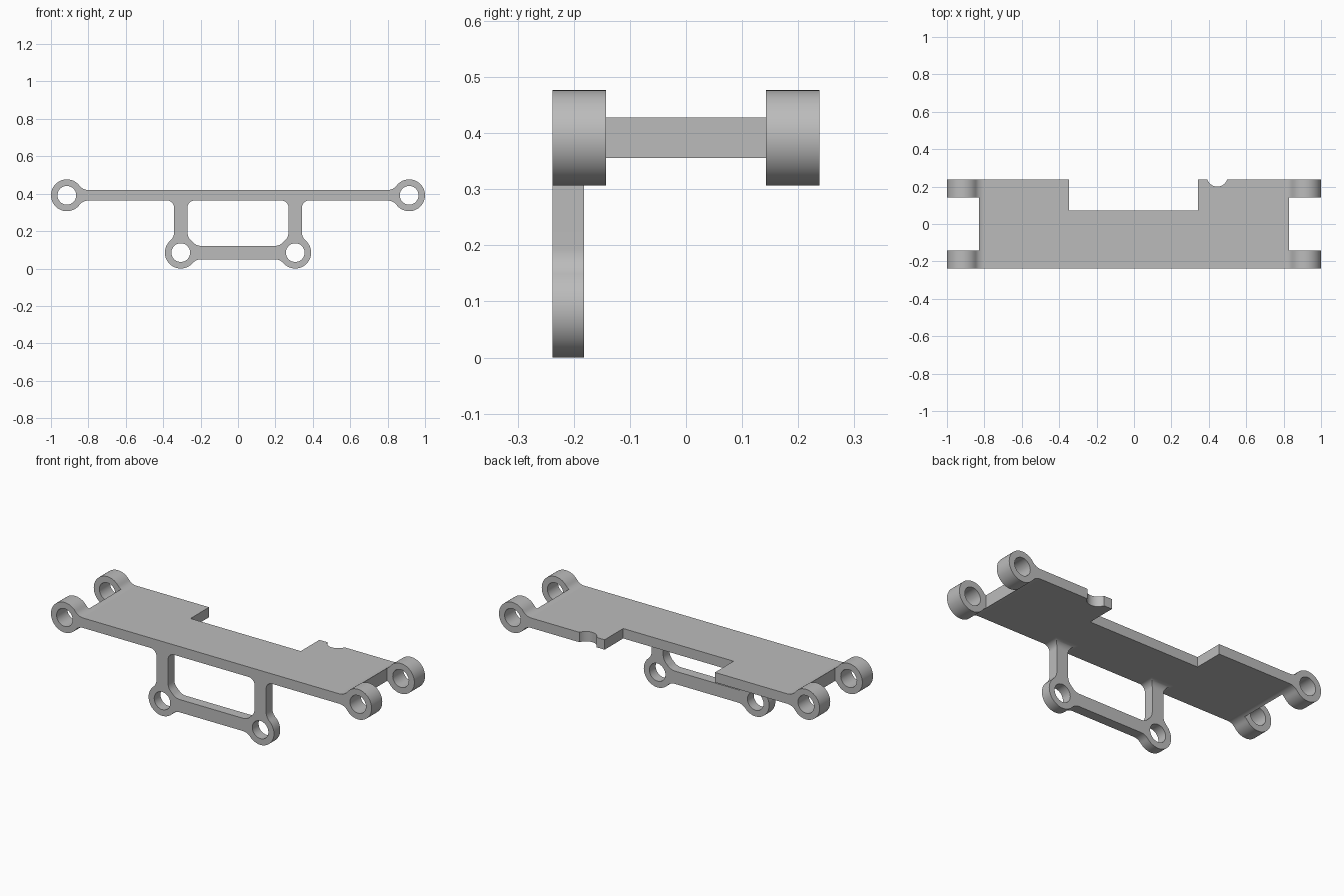
import bpy, bmesh
from math import pi, sin, cos, sqrt, atan2

if "Cube" in bpy.data.objects:
    bpy.data.objects.remove(bpy.data.objects["Cube"])

RING, HOLE, FILLET = 0.085, 0.05, 0.06
FRONT, BACK = -0.238, 0.238
LEG_BACK = -0.182
TOP_X, TOP_Z, TOP_HALF = 0.915, 0.3915, 0.028
LOW_X, LOW_Z, LOW_HALF = 0.306, 0.085, 0.036
FLARE = 0.037

grey = bpy.data.materials.new("plain grey")
grey.use_nodes = True
colour = (0.5, 0.5, 0.5, 1)
grey.diffuse_color = colour
grey.node_tree.nodes["Principled BSDF"].inputs["Base Color"].default_value = colour


def make(name, rings):
    """Skin a stack of equal-length closed sections and cap both ends."""
    bm = bmesh.new()
    rows = [[bm.verts.new(p) for p in ring] for ring in rings]
    n = len(rows[0])
    for a, b in zip(rows, rows[1:]):
        for i in range(n):
            bm.faces.new((a[i], a[(i + 1) % n], b[(i + 1) % n], b[i]))
    bm.faces.new(rows[0][::-1])
    bm.faces.new(rows[-1])
    bmesh.ops.recalc_face_normals(bm, faces=bm.faces)
    mesh = bpy.data.meshes.new(name)
    bm.to_mesh(mesh)
    bm.free()
    mesh.materials.append(grey)
    ob = bpy.data.objects.new(name, mesh)
    bpy.context.collection.objects.link(ob)
    return ob


def prism_y(name, pts, y0, y1):
    return make(name, [[(x, y, z) for x, z in pts] for y in (y0, y1)])


def prism_z(name, pts, z0, z1):
    return make(name, [[(x, y, z) for x, y in pts] for z in (z0, z1)])


def box_pts(x0, x1, y0, y1):
    return [(x0, y0), (x1, y0), (x1, y1), (x0, y1)]


def arc(cx, cy, r, a0, a1, n):
    return [(cx + r * cos(a0 + (a1 - a0) * i / n),
             cy + r * sin(a0 + (a1 - a0) * i / n)) for i in range(n + 1)]


def circle(cx, cy, r, n=48):
    return arc(cx, cy, r, 0, 2 * pi, n)[:-1]


def combine(target, tool, operation):
    mod = target.modifiers.new("combine", "BOOLEAN")
    mod.operation, mod.solver, mod.object = operation, "EXACT", tool
    bpy.context.view_layer.objects.active = target
    bpy.ops.object.modifier_apply(modifier=mod.name)
    bpy.data.objects.remove(tool)


def neck(half):
    """Distance and angle of the fillet centre that joins a bar to a ring."""
    rise = half + FILLET
    reach = sqrt((RING + FILLET) ** 2 - rise ** 2)
    return reach, atan2(rise, reach)


def link_outline(span, half, zc):
    """Bar with a filleted ring at each end."""
    reach, a = neck(half)
    q = arc(span, 0, RING, 0, pi - a, 20)
    q += arc(span - reach, half + FILLET, FILLET, -a, -pi / 2, 8)[1:]
    pts = (q + [(-x, z) for x, z in q[::-1]]
           + [(-x, -z) for x, z in q[1:]] + [(x, -z) for x, z in q[:0:-1]])
    return [(x, z + zc) for x, z in pts]


# Plate with rounded lugs along both ends
body = prism_y("mounting_bracket", link_outline(TOP_X, TOP_HALF, TOP_Z), FRONT, BACK)

# Gaps between lugs, rear cutout and small round notch
for s in (-1, 1):
    gap = box_pts(*sorted((s * 0.83, s * 1.1)), -0.143, 0.143)
    combine(body, prism_z("lug_gap", gap, 0.2, 0.6), "DIFFERENCE")
combine(body, prism_z("rear_cutout", box_pts(-0.347, 0.341, 0.072, 0.4), 0.2, 0.6), "DIFFERENCE")
combine(body, prism_z("round_notch", circle(0.445, 0.256, 0.056), 0.2, 0.6), "DIFFERENCE")

# Lower cross bar with its rings
frame = prism_y("lower_bar", link_outline(LOW_X, LOW_HALF, LOW_Z), FRONT, LEG_BACK)

# Legs: filleted into the rings below, flared under the plate above
reach, a = neck(LOW_HALF)
under = TOP_Z - TOP_HALF
levels = [(LOW_Z + reach - FILLET * cos(t), LOW_HALF + FILLET - FILLET * sin(t), 0)
          for t in [a + (pi / 2 - a) * i / 8 for i in range(9)]]
levels.insert(0, (levels[0][0] - 0.006, levels[0][1], 0))
for i in range(9):
    t = pi / 2 * i / 8
    grow = FLARE * (1 - cos(t))
    levels.append((under - FLARE + FLARE * sin(t), LOW_HALF + grow, grow))
levels.append((under + 0.015, LOW_HALF + FLARE, FLARE))
for s in (-1, 1):
    rings = [[(x, y, z) for x, y in box_pts(s * LOW_X - w, s * LOW_X + w, FRONT, LEG_BACK + g)]
             for z, w, g in levels]
    combine(frame, make("leg", rings), "UNION")
combine(body, frame, "UNION")

# Pin holes through every ring
for s in (-1, 1):
    for x, z in ((TOP_X, TOP_Z), (LOW_X, LOW_Z)):
        combine(body, prism_y("pin_hole", circle(s * x, z, HOLE), -0.4, 0.4), "DIFFERENCE")

# Smooth rounds, crisp edges
bpy.ops.object.select_all(action="DESELECT")
body.select_set(True)
bpy.context.view_layer.objects.active = body
bpy.ops.object.shade_smooth_by_angle(angle=pi / 6)
weighted = body.modifiers.new("even shading", "WEIGHTED_NORMAL")
weighted.keep_sharp = True
